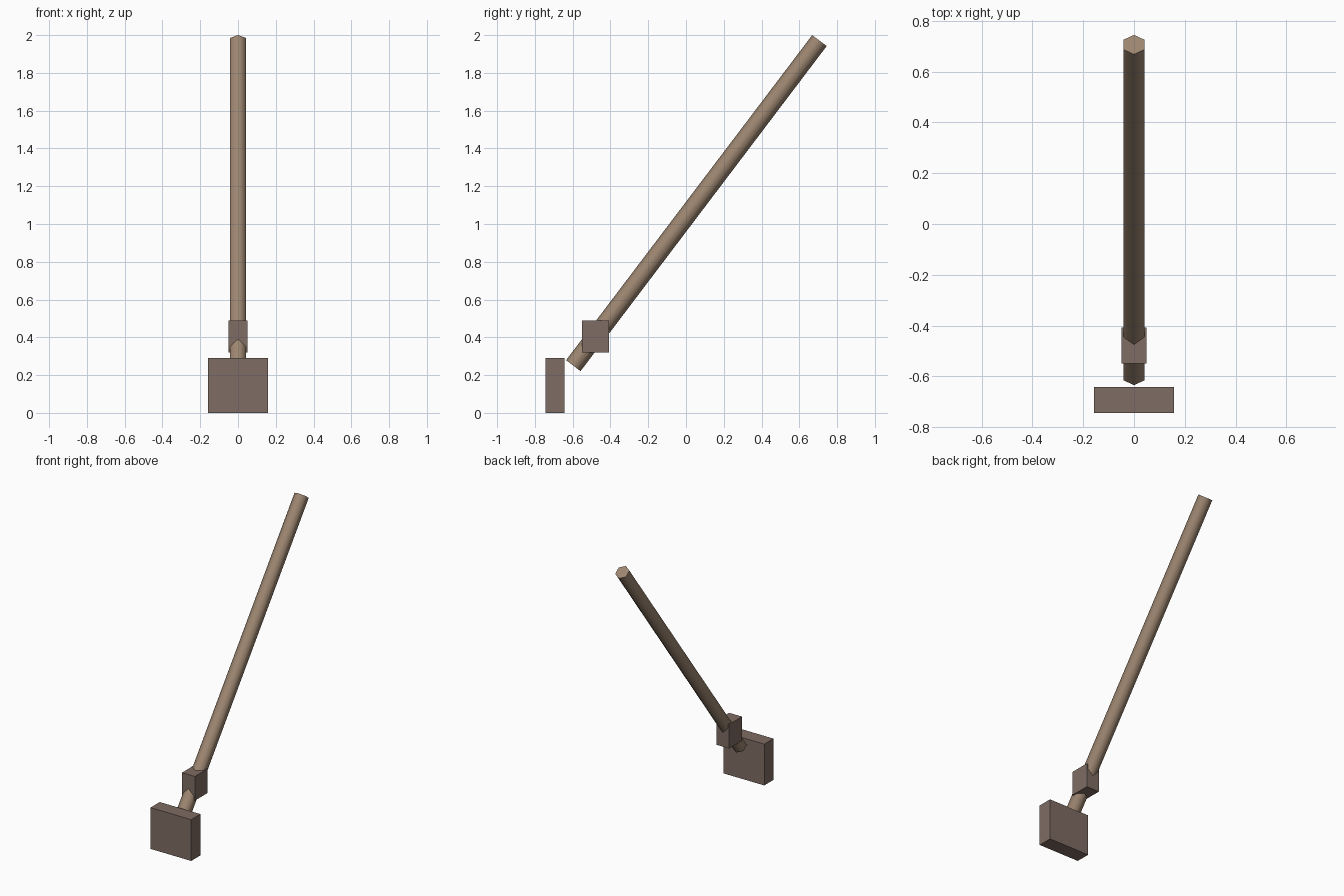
import bpy, math
from mathutils import Vector

if "Cube" in bpy.data.objects:
    bpy.data.objects.remove(bpy.data.objects["Cube"])


def make_material(name, rgb):
    mat = bpy.data.materials.new(name)
    mat.diffuse_color = (*rgb, 1.0)
    mat.use_nodes = True
    mat.node_tree.nodes["Principled BSDF"].inputs["Base Color"].default_value = mat.diffuse_color
    return mat


def add_box(name, lo, hi, mat):
    lo, hi = Vector(lo), Vector(hi)
    bpy.ops.mesh.primitive_cube_add(size=1)
    ob = bpy.context.object
    ob.name = name
    ob.location = (lo + hi) / 2
    ob.scale = hi - lo
    bpy.ops.object.transform_apply(location=False, rotation=False, scale=True)
    ob.data.materials.append(mat)
    return ob


pole_mat = make_material("pole_wood", (0.34, 0.24, 0.165))
block_mat = make_material("block_wood", (0.21, 0.15, 0.125))

# Six-sided leaning pole, with a corner edge along its top and bottom
start, end = Vector((0, -0.5965, 0.25)), Vector((0, 0.7065, 1.971))
axis = end - start
bpy.ops.mesh.primitive_cylinder_add(
    vertices=6, radius=0.048, depth=axis.length,
    location=(start + end) / 2,
    rotation=(-math.atan2(axis.y, axis.z), 0, 0))
pole = bpy.context.object
pole.name = "pole"
pole.data.materials.append(pole_mat)
bpy.ops.object.shade_smooth_by_angle(angle=math.radians(65))

# Collar block around the lower pole
add_box("collar_block", (-0.05, -0.55, 0.32), (0.05, -0.408, 0.49), block_mat)

# Upright foot block standing on the ground
add_box("foot_block", (-0.158, -0.745, 0.0), (0.158, -0.643, 0.29), block_mat)
